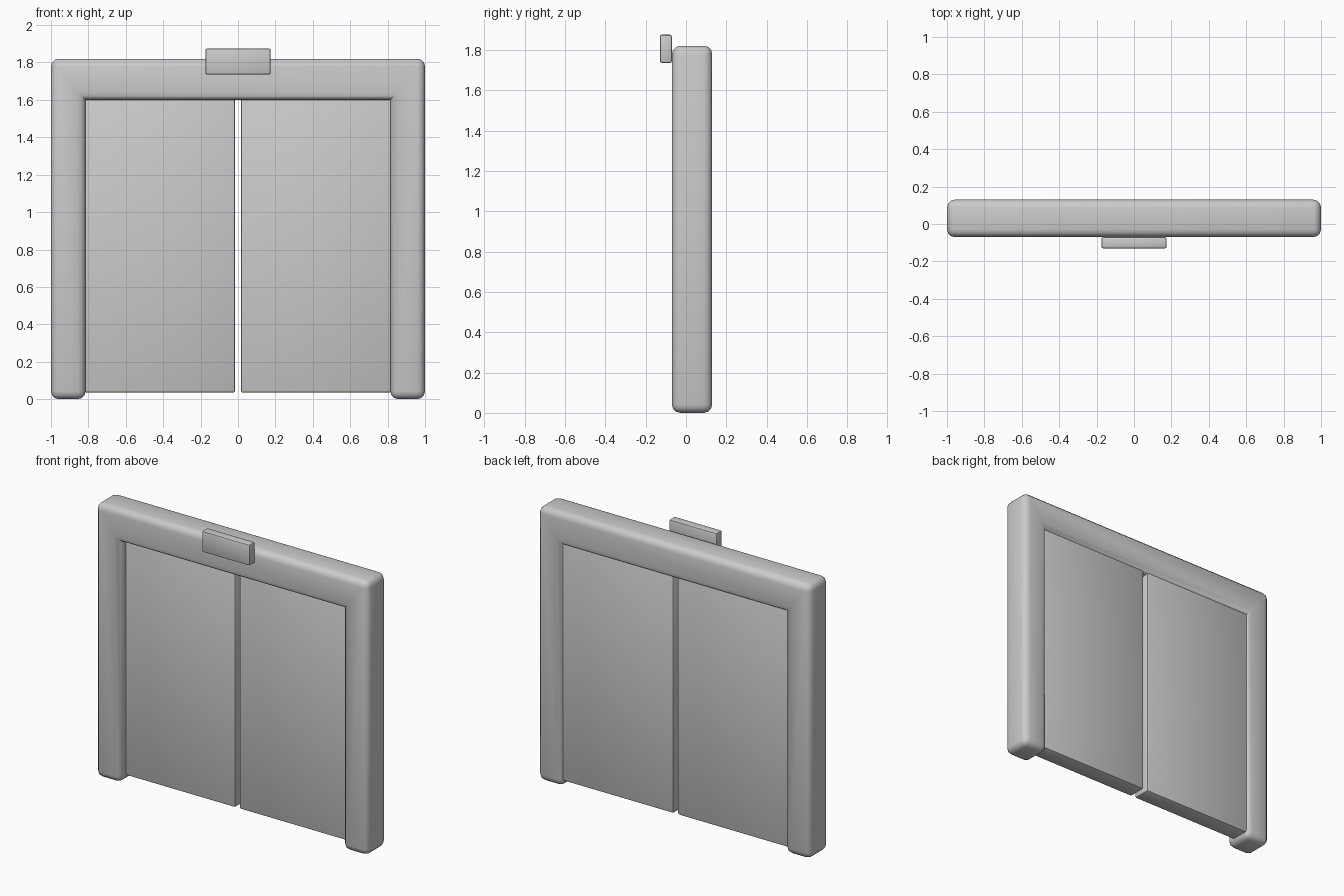
import bpy, bmesh, math
from mathutils import Vector

if "Cube" in bpy.data.objects:
    bpy.data.objects.remove(bpy.data.objects["Cube"])


def finish(name, bm):
    bmesh.ops.recalc_face_normals(bm, faces=bm.faces)
    mesh = bpy.data.meshes.new(name)
    bm.to_mesh(mesh)
    bm.free()
    ob = bpy.data.objects.new(name, mesh)
    bpy.context.collection.objects.link(ob)
    bpy.ops.object.select_all(action='DESELECT')
    ob.select_set(True)
    bpy.context.view_layer.objects.active = ob
    bpy.ops.object.shade_smooth_by_angle(angle=math.radians(40))
    return ob


def rounded_prism(name, outline, y0, y1, bevel, segments, sharp=()):
    """Extrude an (x, z) outline along y and round all edges except those at the sharp corners."""
    bm = bmesh.new()
    face = bm.faces.new([bm.verts.new((x, y0, z)) for x, z in outline])
    ext = bmesh.ops.extrude_face_region(bm, geom=[face])
    moved = [v for v in ext['geom'] if isinstance(v, bmesh.types.BMVert)]
    bmesh.ops.translate(bm, verts=moved, vec=Vector((0, y1 - y0, 0)))
    bmesh.ops.recalc_face_normals(bm, faces=bm.faces)

    def keep_sharp(e):
        a, b = e.verts
        along_y = abs(a.co.y - b.co.y) > 1e-4
        return along_y and any(abs(a.co.x - x) + abs(a.co.z - z) < 1e-4 for x, z in sharp)

    edges = [e for e in bm.edges if not keep_sharp(e)]
    bmesh.ops.bevel(bm, geom=edges, offset=bevel, segments=segments, profile=0.5,
                    affect='EDGES', clamp_overlap=True)
    return finish(name, bm)


def rect(x0, x1, z0, z1):
    return [(x0, z0), (x1, z0), (x1, z1), (x0, z1)]


# Door frame: one U-shaped surround with crisp inner corners
W, H, INNER, LINTEL = 1.0, 1.82, 0.815, 1.60
frame_outline = [(-W, 0), (-INNER, 0), (-INNER, LINTEL), (INNER, LINTEL),
                 (INNER, 0), (W, 0), (W, H), (-W, H)]
rounded_prism("door_frame", frame_outline, -0.07, 0.13, 0.042, 3,
              sharp=[(-INNER, LINTEL), (INNER, LINTEL)])

# Pair of sliding door panels, tucked into the frame
for side, name in ((-1, "left_door_panel"), (1, "right_door_panel")):
    x0, x1 = sorted((side * 0.015, side * 0.845))
    rounded_prism(name, rect(x0, x1, 0.035, 1.63), -0.01, 0.112, 0.012, 2)

# Small sign plate above the opening
rounded_prism("sign_plate", rect(-0.175, 0.175, 1.735, 1.875), -0.13, -0.07, 0.01, 2)
